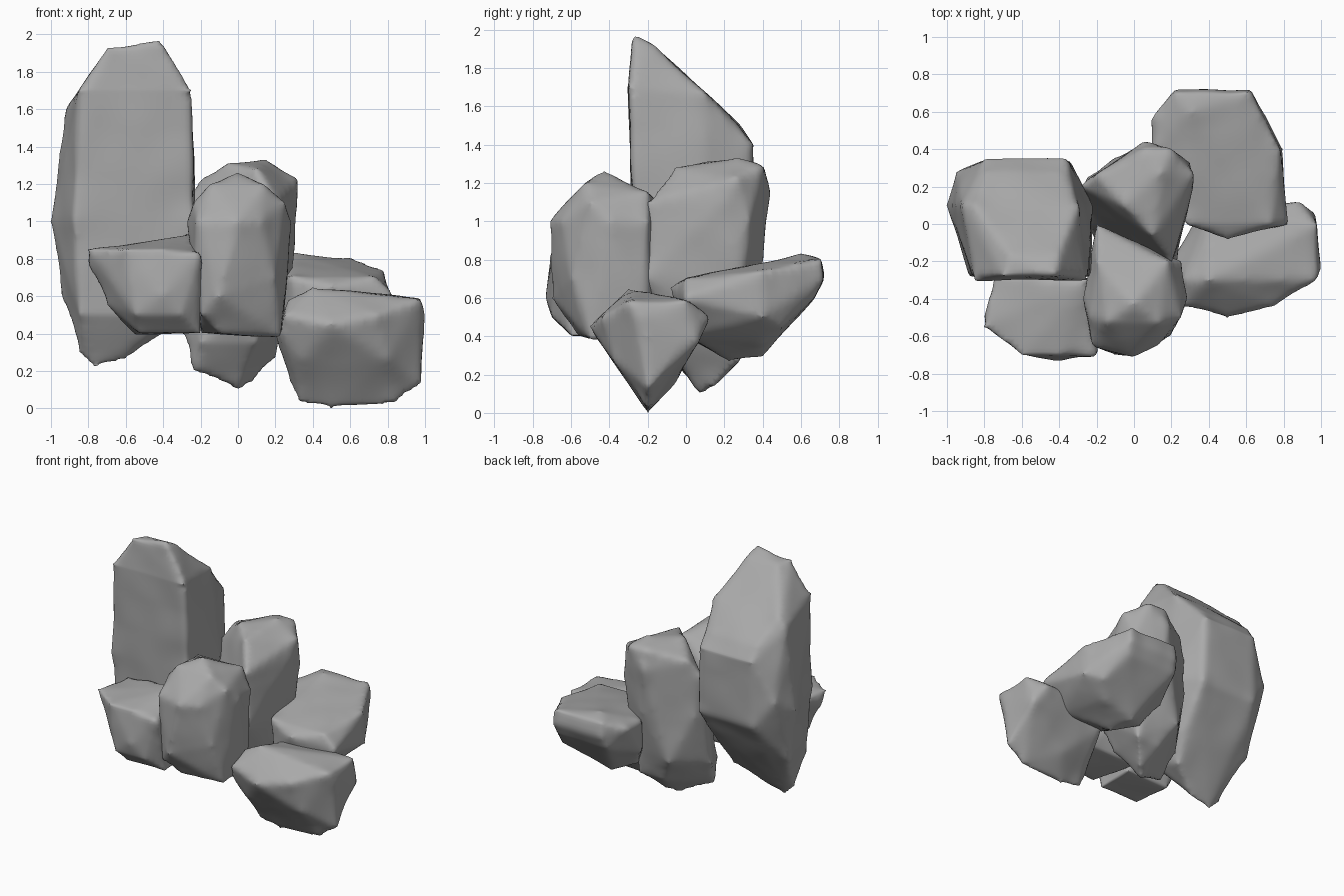
import bpy
import bmesh
from mathutils import Vector, kdtree, noise

default_cube = bpy.data.objects.get("Cube")
if default_cube:
    bpy.data.objects.remove(default_cube, do_unlink=True)

# One plain stone colour for every rock
stone = bpy.data.materials.new("grey_stone")
stone.use_nodes = True
stone.diffuse_color = (.4, .4, .4, 1)
shader = next(node for node in stone.node_tree.nodes if node.type == 'BSDF_PRINCIPLED')
shader.inputs["Base Color"].default_value = stone.diffuse_color
shader.inputs["Roughness"].default_value = .8


def hull_mesh(name, corners):
    """Return a mesh wrapped tightly around the corners."""
    bm = bmesh.new()
    for corner in corners:
        bm.verts.new(corner)
    hull = bmesh.ops.convex_hull(bm, input=bm.verts)
    spare = {item for item in hull["geom_interior"] + hull["geom_unused"]
             if isinstance(item, bmesh.types.BMVert)}
    bmesh.ops.delete(bm, geom=list(spare), context='VERTS')
    bmesh.ops.recalc_face_normals(bm, faces=bm.faces)
    mesh = bpy.data.meshes.new(name)
    bm.to_mesh(mesh)
    bm.free()
    return mesh


def wear_edges(obj, voxel=.025, iterations=6):
    """Give the rock an even surface and round its edges."""
    remesh = obj.modifiers.new("even_surface", 'REMESH')
    remesh.mode = 'VOXEL'
    remesh.voxel_size = voxel
    worn = obj.modifiers.new("worn_edges", 'SMOOTH')
    worn.factor = .5
    worn.iterations = iterations
    bpy.ops.object.select_all(action='DESELECT')
    bpy.context.view_layer.objects.active = obj
    obj.select_set(True)
    for modifier in (remesh.name, worn.name):
        bpy.ops.object.modifier_apply(modifier=modifier)
    bpy.ops.object.shade_smooth()


def swell_knobs(mesh, corners, reach=.12, strength=.7):
    """Swell the worn surface softly towards each corner."""
    tree = kdtree.KDTree(len(mesh.vertices))
    for vert in mesh.vertices:
        tree.insert(vert.co, vert.index)
    tree.balance()
    for corner in corners:
        nearest, index, distance = tree.find(corner)
        gap = (corner - nearest) * strength
        for position, index, distance in tree.find_range(nearest, reach):
            mesh.vertices[index].co += gap * (1 - distance / reach) ** 2


def rock(name, edges, roughness=.01):
    """Build a rock from level edges: one or two x ends, then y and z."""
    corners = [Vector((x, y, z)) for *ends, y, z in edges for x in ends]
    mesh = hull_mesh(name, corners)
    mesh.materials.append(stone)
    obj = bpy.data.objects.new(name, mesh)
    bpy.context.collection.objects.link(obj)
    wear_edges(obj)
    swell_knobs(obj.data, corners)
    # Shallow dents
    normals = [vert.normal.copy() for vert in obj.data.vertices]
    for vert, normal in zip(obj.data.vertices, normals):
        vert.co += normal * roughness * noise.noise(vert.co * 4)


# Tall pillar: flat front, sloping back, pointed foot
rock("tall_pillar_rock", [
    (-.7, -.28, 1.93), (-.42, -.27, 1.97), (-.66, -.4, -.17, 1.92),
    (-.85, -.25, -.3, 1.7), (-.88, -.23, -.28, 1), (-.85, -.32, -.25, .5),
    (-.92, .1, 1.6), (-.86, -.3, .1, 1.67), (-.8, -.4, .28, 1.5),
    (-.8, -.36, .35, 1.4), (-1, -.22, .1, 1), (-.95, .28, 1.1),
    (-.8, -.34, .34, .9), (-.94, -.34, .1, .6), (-.77, -.1, .22),
    (-.85, -.1, .3), (-.6, -.1, .26), (-.4, 0, .4)])

# Low rock at the foot of the pillar
rock("front_left_rock", [
    (-.8, -.55, .85), (-.75, -.25, .85), (-.25, -.3, .93), (-.6, -.4, -.7, .85),
    (-.2, -.7, .82), (-.8, -.5, .77), (-.4, -.73, .6), (-.55, -.3, -.7, .5),
    (-.7, -.5, .55), (-.53, -.2, -.6, .4), (-.55, -.2, -.3, .4)])

# Rounded block in the middle of the front
rock("front_centre_rock", [
    (0, -.43, 1.26), (-.15, .14, -.53, 1.2), (-.2, .18, -.2, 1.15),
    (-.24, .25, -.5, 1.1), (-.27, .28, -.4, 1), (0, -.71, 1),
    (-.22, .13, -.65, 1), (-.2, 0, 1), (.25, -.2, 1), (-.24, .2, -.6, .7),
    (-.1, -.7, .6), (-.2, -.63, .5), (.23, -.5, .38), (-.1, -.56, .4),
    (-.2, .24, -.2, .4)])

# Upright column behind it
rock("back_centre_rock", [
    (-.06, .1, 1.31), (.1, -.06, 1.28), (.06, .2, .4, 1.29), (.15, .28, 1.33),
    (-.2, .32, .26, 1.22), (-.28, .32, .2, 1.1), (.2, -.2, 1.1),
    (.06, .44, 1.15), (.3, .33, 1), (-.25, .25, .8), (.1, .4, .8),
    (.22, -.22, .7), (.28, .28, .6), (-.3, .1, .4), (-.1, .35, .45),
    (-.24, 0, .2), (0, .07, .1), (.07, .15, .14), (0, .2, .28, .27),
    (-.2, .1, -.1, .35)])

# Broad tilted slab at the back
rock("back_right_rock", [
    (.22, .62, .7, .8), (.3, .6, .83), (.22, .62, .72, .7), (.28, .73, 0, .7),
    (.5, -.08, .65), (.1, .78, .4, .74), (.82, 0, .6), (.1, .57, .74),
    (.1, .8, .4, .5), (.2, .6, .67, .6), (.7, .5, .45), (.6, .4, .36),
    (.4, .22, .27), (.35, .4, .3), (.2, .3, .35), (.3, .67, 0, .4)])

# Wedge resting on its lower edge
rock("front_right_rock", [
    (.27, .97, -.3, .58), (.4, -.3, .65), (.25, -.44, .5), (.5, -.5, .45),
    (.75, -.44, .5), (.98, 0, .59), (.88, .12, .5), (.4, .06, .55),
    (.2, 1, -.2, .4), (1, -.24, .5), (.23, -.4, .4), (.35, .96, .06, .37),
    (.28, .98, -.2, .13), (.33, .83, -.2, .03), (.5, -.2, 0),
    (.35, .8, -.37, .26), (.6, -.06, .15)])
